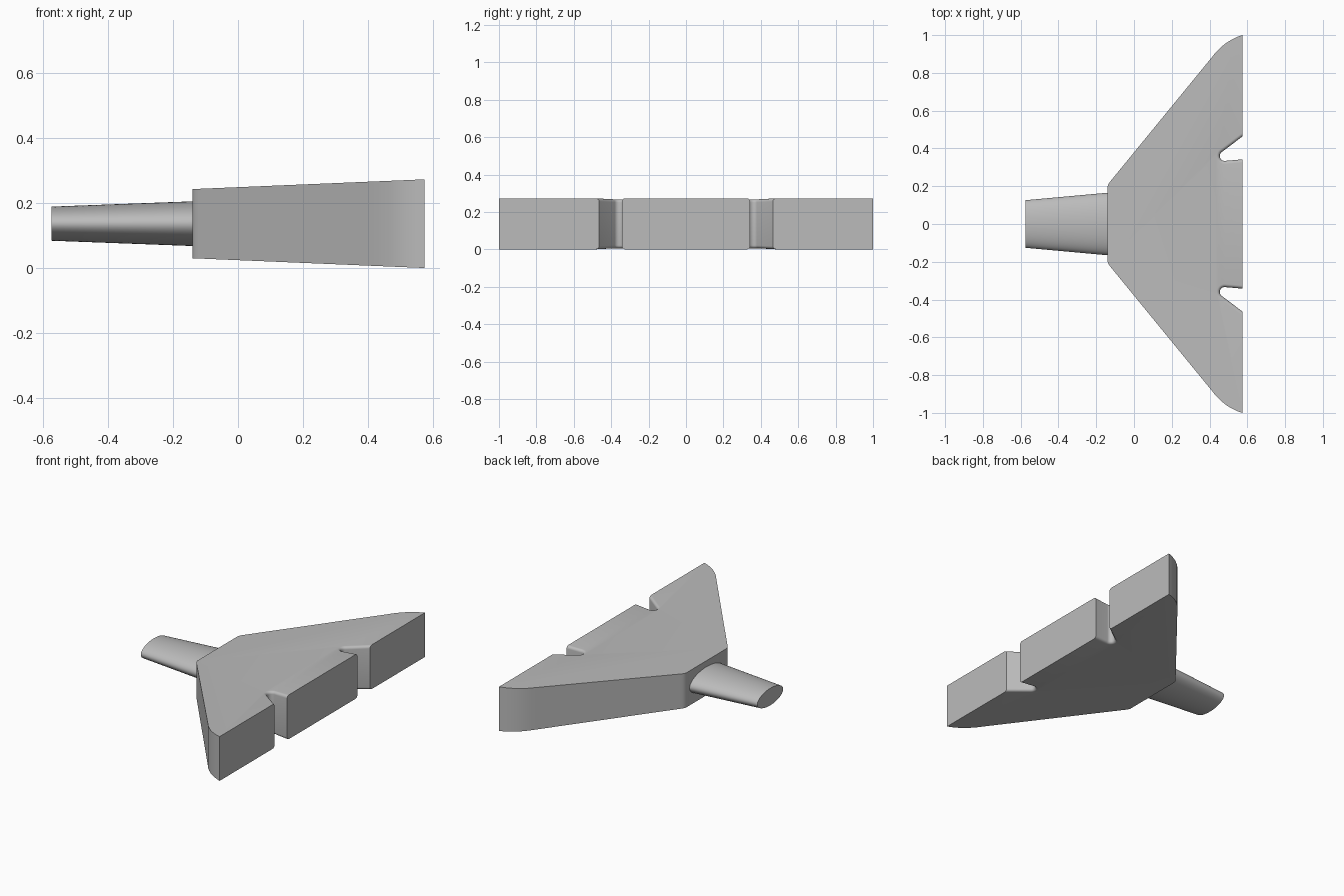
import bpy, bmesh
from math import sin, cos, pi, radians
from mathutils import Vector

cube = bpy.data.objects.get("Cube")
if cube:
    bpy.data.objects.remove(cube)

grey = bpy.data.materials.new("plain grey")
grey.use_nodes = True
colour = (0.5, 0.5, 0.5, 1)
grey.diffuse_color = colour
grey.node_tree.nodes["Principled BSDF"].inputs["Base Color"].default_value = colour

BACK, EDGE = -0.14, 0.575     # x of the narrow end and the wide edge
MID = 0.1365                  # height of the centre plane
FILLET = 0.017                # rounding of the notch rims


def loft(name, rings):
    """Skin a closed solid through rings of equal point count."""
    bm = bmesh.new()
    loops = [[bm.verts.new(p) for p in ring] for ring in rings]
    for a, b in zip(loops, loops[1:]):
        for i in range(len(a)):
            j = (i + 1) % len(a)
            bm.faces.new((a[i], a[j], b[j], b[i]))
    bm.faces.new(loops[0])
    bm.faces.new(loops[-1])
    bmesh.ops.recalc_face_normals(bm, faces=bm.faces)
    mesh = bpy.data.meshes.new(name)
    bm.to_mesh(mesh)
    bm.free()
    mesh.materials.append(grey)
    obj = bpy.data.objects.new(name, mesh)
    bpy.context.collection.objects.link(obj)
    bpy.ops.object.select_all(action='DESELECT')
    obj.select_set(True)
    bpy.context.view_layer.objects.active = obj
    bpy.ops.object.shade_smooth_by_angle(angle=radians(28))
    return obj


def notch(grow):
    """Round-tipped notch from its inner wall to its outer wall."""
    centre, r = Vector((0.48, 0.36)), 0.026 + grow
    low, high = radians(5), radians(37)
    start, end = low + 1.5 * pi, high + 0.5 * pi
    arc = []
    for i in range(13):
        a = start + (end - start) * i / 12
        arc.append(centre + r * Vector((cos(a), sin(a))))

    def reach(p, a):
        return Vector((EDGE, p.y + (EDGE - p.x) * sin(a) / cos(a)))
    return [reach(arc[0], low)] + arc + [reach(arc[-1], high)]


def outline(grow):
    """Fan outline, mirrored across the middle."""
    half = notch(grow)
    half += [Vector(p) for p in (
        (EDGE, 1.0), (0.548, 0.991), (0.52, 0.978), (0.49, 0.96), (0.46, 0.936),
        (0.433, 0.909), (0.41, 0.88), (-0.122, 0.23), (-0.132, 0.217), (BACK, 0.2))]
    return half + [Vector((p.x, -p.y)) for p in reversed(half)]


# Fan-shaped head, thicker toward the wide edge
def head_ring(grow, inset, side):
    ring = []
    for p in outline(grow):
        t = (p.x - BACK) / (EDGE - BACK)
        ring.append((p.x, p.y, MID + side * (0.1065 + 0.03 * t - inset)))
    return ring


steps = [(FILLET * (1 - cos(a)), FILLET * (1 - sin(a)))
         for a in (i * pi / 10 for i in range(6))]
rings = [head_ring(g, s, -1) for g, s in reversed(steps)]
rings += [head_ring(g, s, 1) for g, s in steps]
loft("fan_head", rings)


# Tapered oval handle
def oval(x, ry, rz, n=64):
    return [(x, ry * cos(2 * pi * i / n), MID + rz * sin(2 * pi * i / n))
            for i in range(n)]


loft("handle", [oval(-0.575, 0.126, 0.0525), oval(BACK + 0.005, 0.166, 0.069)])
